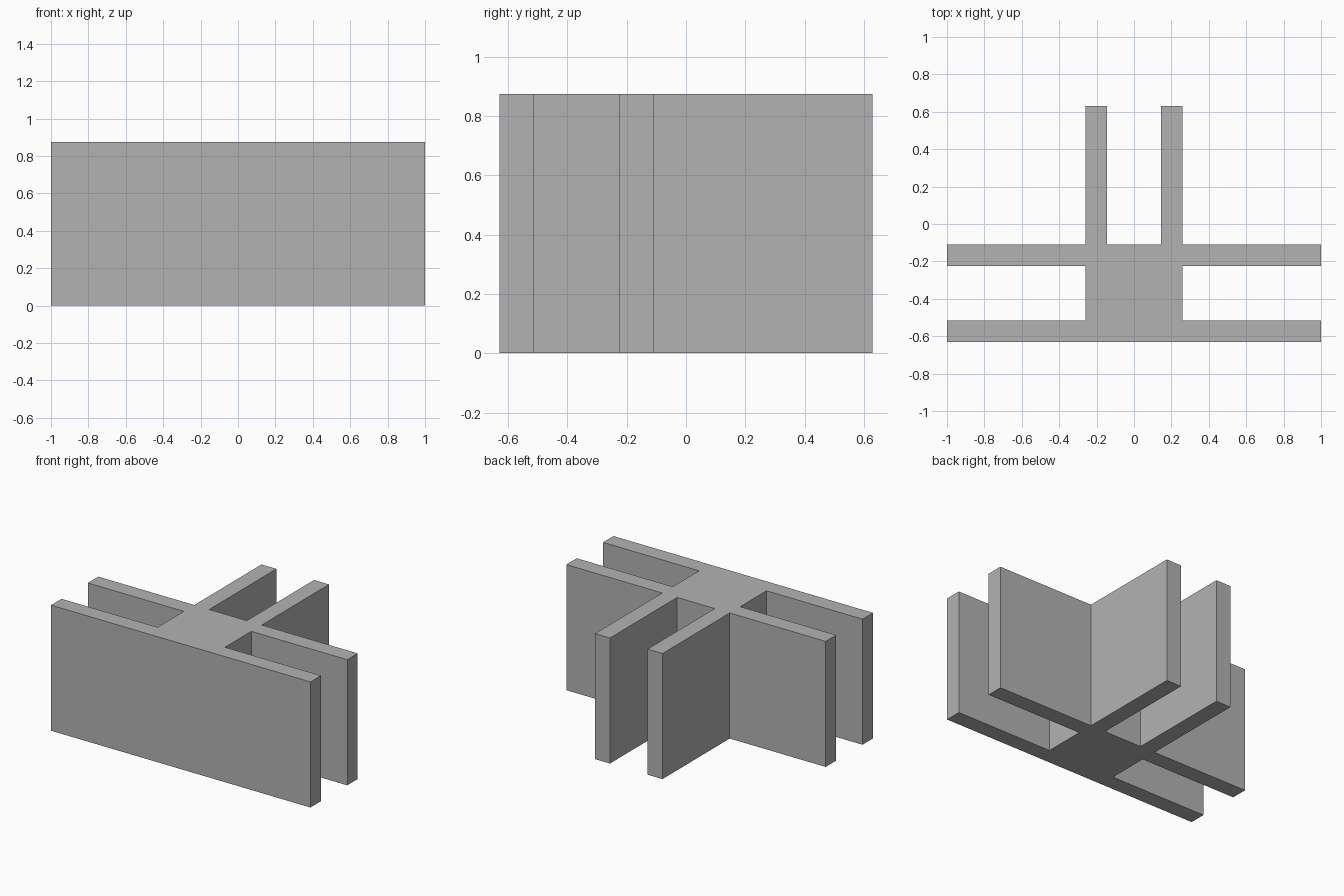
import bpy
import bmesh

if "Cube" in bpy.data.objects:
    bpy.data.objects.remove(bpy.data.objects["Cube"], do_unlink=True)

HEIGHT = 0.875
WALL = 0.115          # thickness of every plate
REACH = 1.0           # half length of the side plates
FRONT, BACK = -0.63, 0.63
CORE = 0.26           # half width of the solid centre
REAR = -0.11          # back face of the solid centre

grey = bpy.data.materials.new("plain grey")
grey.use_nodes = True
colour = (0.45, 0.45, 0.45, 1)
grey.diffuse_color = colour
grey.node_tree.nodes["Principled BSDF"].inputs["Base Color"].default_value = colour

# Left half of the plan outline, from front centre to back centre
half = [
    (REACH, FRONT), (REACH, FRONT + WALL), (CORE, FRONT + WALL),
    (CORE, REAR - WALL), (REACH, REAR - WALL), (REACH, REAR),
    (CORE, REAR), (CORE, BACK), (CORE - WALL, BACK), (CORE - WALL, REAR),
]
outline = half + [(-x, y) for x, y in reversed(half)]

# Extrude the mirrored outline into one solid connector
bm = bmesh.new()
base = bm.faces.new([bm.verts.new((x, y, 0)) for x, y in outline])
result = bmesh.ops.extrude_face_region(bm, geom=[base], use_keep_orig=True)
top = [g for g in result["geom"] if isinstance(g, bmesh.types.BMVert)]
bmesh.ops.translate(bm, verts=top, vec=(0, 0, HEIGHT))
bmesh.ops.recalc_face_normals(bm, faces=bm.faces)
mesh = bpy.data.meshes.new("three_way_connector")
bm.to_mesh(mesh)
bm.free()
mesh.materials.append(grey)
connector = bpy.data.objects.new("three_way_connector", mesh)
bpy.context.collection.objects.link(connector)
